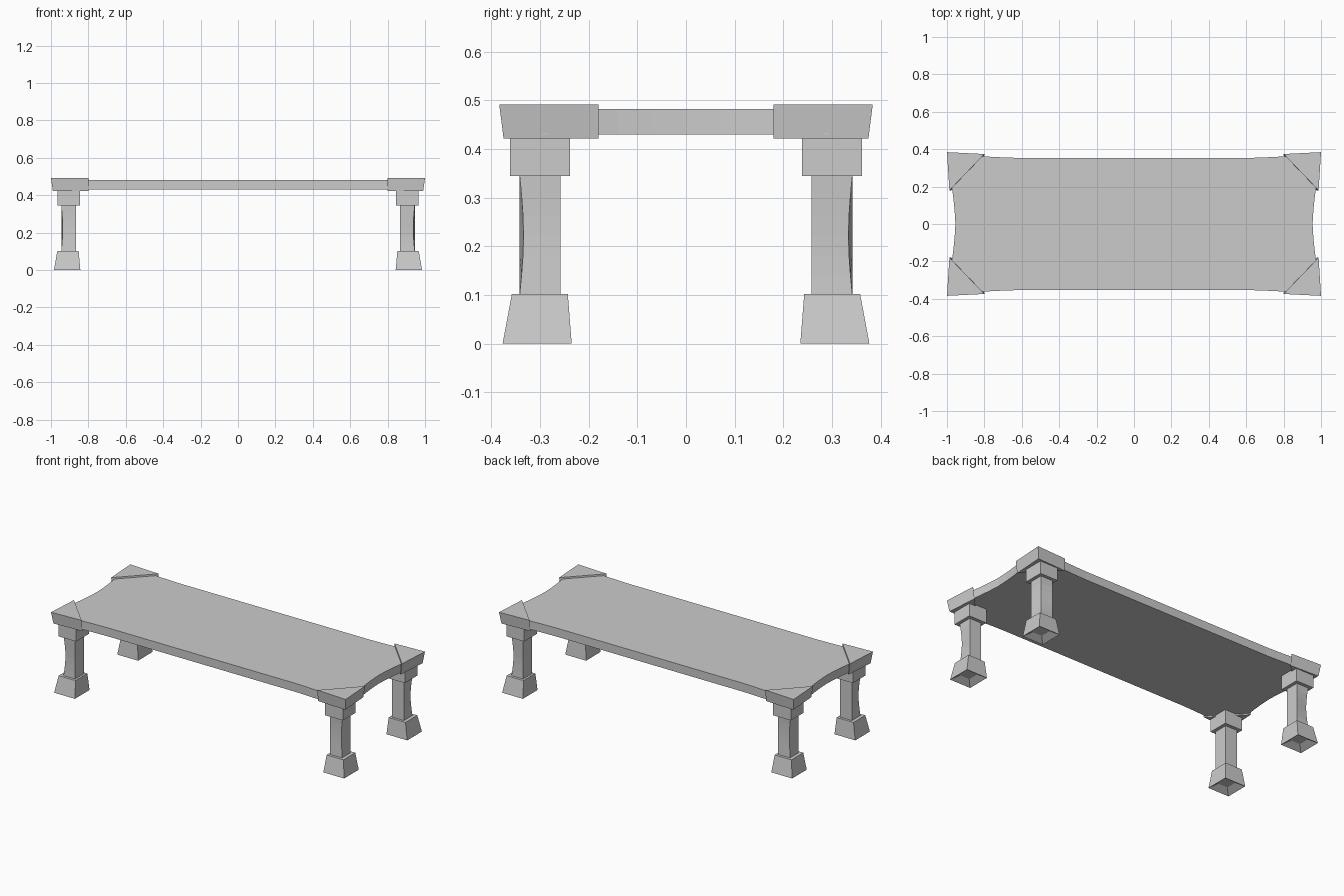
import bpy, bmesh
from math import sin, pi

if "Cube" in bpy.data.objects:
    bpy.data.objects.remove(bpy.data.objects["Cube"])


def loft(name, rings, mirror=True):
    """Skin a stack of equal-length point rings, close both ends, mirror to four corners."""
    bm = bmesh.new()
    loops = [[bm.verts.new(p) for p in ring] for ring in rings]
    n = len(loops[0])
    for a, b in zip(loops, loops[1:]):
        for i in range(n):
            j = (i + 1) % n
            bm.faces.new((a[i], a[j], b[j], b[i]))
    bm.faces.new(loops[0][::-1])
    bm.faces.new(loops[-1])
    bmesh.ops.recalc_face_normals(bm, faces=bm.faces)
    mesh = bpy.data.meshes.new(name)
    bm.to_mesh(mesh)
    bm.free()
    obj = bpy.data.objects.new(name, mesh)
    bpy.context.collection.objects.link(obj)
    if mirror:
        mod = obj.modifiers.new("four_corners", 'MIRROR')
        mod.use_axis = (True, True, False)
        mod.use_mirror_merge = False
    return obj


def rect(x0, x1, y0, y1, z):
    return [(x0, y0, z), (x1, y0, z), (x1, y1, z), (x0, y1, z)]


# Tabletop: slab with gently concave ends and flared long sides
quarter = [(0.955, 0.0), (0.959, 0.07), (0.966, 0.14), (0.974, 0.20), (0.986, 0.29),
           (0.985, 0.368), (0.80, 0.361), (0.72, 0.357), (0.64, 0.354)]
outline = quarter + [(-x, y) for x, y in quarter[::-1]]
outline += [(-x, -y) for x, y in quarter[1:]]
outline += [(x, -y) for x, y in quarter[:0:-1]]
loft("tabletop", [[(x, y, z) for x, y in outline] for z in (0.43, 0.482)], mirror=False)

# Triangular corner caps, flaring outward towards the top
loft("corner_caps", [
    [(0.99, 0.375, 0.422), (0.80, 0.366, 0.422), (0.977, 0.18, 0.422)],
    [(1.0, 0.384, 0.492), (0.80, 0.374, 0.492), (0.987, 0.18, 0.492)],
])

# Square blocks between legs and top
loft("leg_necks", [rect(0.845, 0.965, 0.238, 0.362, z) for z in (0.345, 0.432)])

# Leg shafts: only the outermost edge bows inward
shaft = []
for i in range(7):
    t = i / 6
    ring = rect(0.865, 0.945, 0.258, 0.342, 0.10 + 0.245 * t)
    bow = 0.008 * sin(pi * t)
    ring[2] = (0.945 - bow, 0.342 - bow, ring[2][2])
    shaft.append(ring)
loft("leg_shafts", shaft)

# Tapered feet with a shallow recess underneath
loft("feet", [
    rect(0.88, 0.945, 0.272, 0.340, 0.025),
    rect(0.843, 0.984, 0.235, 0.377, 0.0),
    rect(0.852, 0.966, 0.243, 0.358, 0.102),
])
